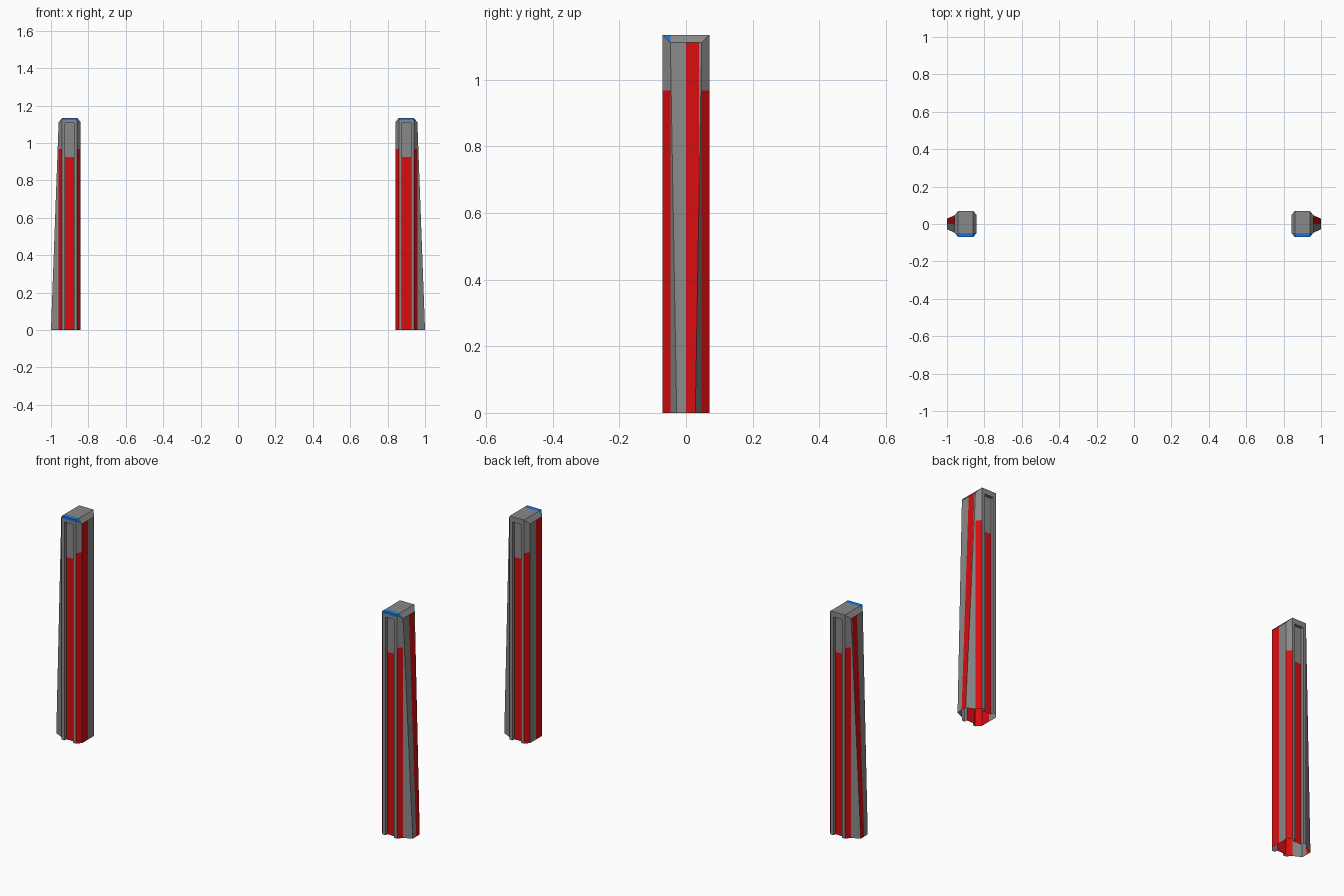
import bpy, bmesh
from mathutils import Vector

if "Cube" in bpy.data.objects:
    bpy.data.objects.remove(bpy.data.objects["Cube"])

# colours
def colour(name, rgb):
    m = bpy.data.materials.new(name)
    m.diffuse_color = (*rgb, 1)
    m.use_nodes = True
    m.node_tree.nodes["Principled BSDF"].inputs["Base Color"].default_value = m.diffuse_color
    return m

MATS = [colour("grey", (0.25, 0.25, 0.25)),
        colour("red", (0.68, 0.004, 0.005)),
        colour("blue", (0.008, 0.19, 0.68))]
GREY, RED, BLUE = 0, 1, 2

CX = 0.9                  # post centre
A, B = 0.04, 0.07         # half width of front flat, half depth
S, C = 0.059, 0.047       # half width, half depth of side flat
TOP, SH = 1.134, 1.112    # top and shoulder heights
W, H, D = 0.024, 1.107, 0.015   # recessed panel half width, height, depth
FX, FY = 0.1, 0.028       # foot of the sloping outer fin


def build_post(name, side):
    bm = bmesh.new()

    def face(*pts):
        bm.faces.new([bm.verts.new((side * (CX + x), y, z)) for x, y, z in pts])

    # top cap
    face((-A, -B, TOP), (A, -B, TOP), (A, B, TOP), (-A, B, TOP))
    for s in (-1, 1):
        # sloped shoulder
        face((s*A, -B, TOP), (s*S, -C, SH), (s*S, C, SH), (s*A, B, TOP))
        for q in (-1, 1):
            # chamfered corners and frame sides around the recess
            face((s*A, q*B, 0), (s*S, q*C, 0), (s*S, q*C, SH), (s*A, q*B, TOP))
            face((s*A, q*B, 0), (s*W, q*B, 0), (s*W, q*B, H), (s*A, q*B, TOP))
            # recess side walls
            face((s*W, q*B, 0), (s*W, q*(B-D), 0), (s*W, q*(B-D), H), (s*W, q*B, H))
    for q in (-1, 1):
        # frame top, recess ceiling and recess floor
        face((-A, q*B, TOP), (-W, q*B, H), (W, q*B, H), (A, q*B, TOP))
        face((-W, q*B, H), (-W, q*(B-D), H), (W, q*(B-D), H), (W, q*B, H))
        face((-W, q*(B-D), 0), (W, q*(B-D), 0), (W, q*(B-D), H), (-W, q*(B-D), H))
        # fin flank
        face((S, q*C, 0), (FX, q*FY, 0), (S, q*C, SH))
    # inner side and sloping outer side
    face((-S, -C, 0), (-S, C, 0), (-S, C, SH), (-S, -C, SH))
    face((FX, -FY, 0), (FX, FY, 0), (S, C, SH), (S, -C, SH))
    bmesh.ops.remove_doubles(bm, verts=bm.verts, dist=1e-5)
    bmesh.ops.recalc_face_normals(bm, faces=bm.faces)

    # cut lines for the painted areas
    for axis, v in ((2, 0.925), (2, 0.967), (2, 1.122),
                    (1, 0.0), (1, 0.039), (1, -C)):
        co, no = Vector(), Vector()
        co[axis], no[axis] = v, 1
        bmesh.ops.bisect_plane(bm, geom=bm.verts[:] + bm.edges[:] + bm.faces[:],
                               dist=1e-5, plane_co=co, plane_no=no)

    # paint by direction and position
    for f in bm.faces:
        n, c = f.normal, f.calc_center_median()
        nx, ny, u = n.x * side, abs(n.y), c.x * side - CX
        m = GREY
        if ny > 0.95 and abs(abs(c.y) - (B - D)) < 0.002 and c.z < 0.925:
            m = RED                                   # recessed panels
        elif 0.4 < ny < 0.85 and abs(c.y) > C + 0.003 and c.z < 0.967:
            m = RED                                   # corner chamfers
        elif nx < -0.95 and u < -S + 0.002 and c.y < 0:
            m = RED                                   # inner side, front half
        elif nx > 0.95 and u > S - 0.001 and 0 < c.y < 0.039:
            m = RED                                   # outer side, rear half
        elif n.z > 0.5 and c.y < -C:
            m = BLUE                                  # front of the cap
        elif n.y < -0.95 and c.z > 1.122:
            m = BLUE                                  # front lip
        f.material_index = m

    me = bpy.data.meshes.new(name)
    bm.to_mesh(me)
    bm.free()
    for mat in MATS:
        me.materials.append(mat)
    ob = bpy.data.objects.new(name, me)
    bpy.context.collection.objects.link(ob)


build_post("right_post", 1)
build_post("left_post", -1)
